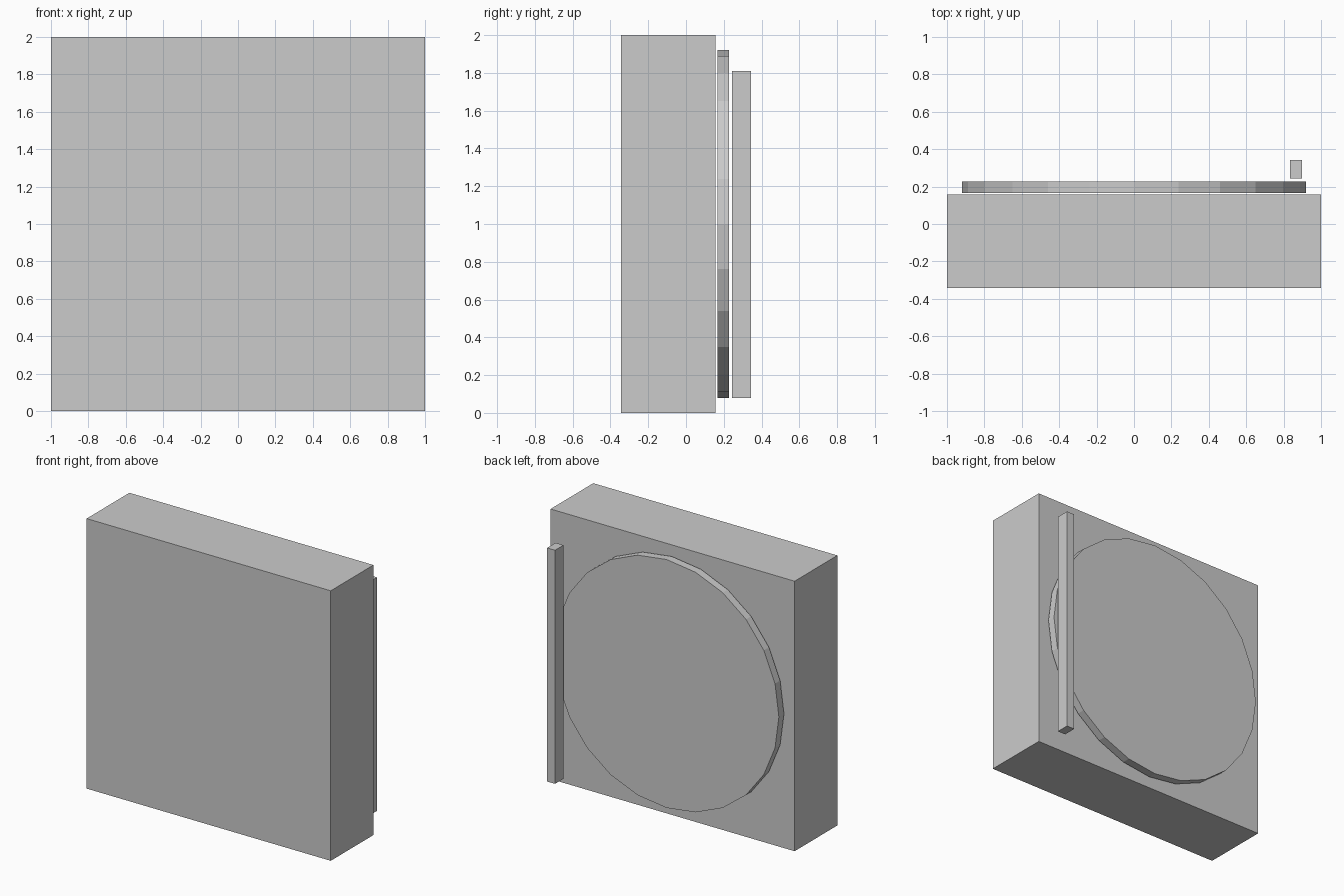
import bpy
import math

if "Cube" in bpy.data.objects:
    bpy.data.objects.remove(bpy.data.objects["Cube"])


def box(name, x, y, z):
    """Box from (min, max) ranges on each axis."""
    bpy.ops.mesh.primitive_cube_add(
        size=1, location=[(a + b) / 2 for a, b in (x, y, z)])
    ob = bpy.context.object
    ob.name = name
    ob.scale = [b - a for a, b in (x, y, z)]
    bpy.ops.object.transform_apply(location=False, rotation=False, scale=True)
    return ob


# Main square body
box("body", (-1, 1), (-0.343, 0.157), (0, 2))

# Round 24-sided plate floating just behind the body
bpy.ops.mesh.primitive_cylinder_add(
    vertices=24, radius=0.92, depth=0.06,
    location=(0, 0.197, 1), rotation=(math.pi / 2, 0, 0))
bpy.context.object.name = "round_plate"

# Vertical bar behind the plate, near one side
box("vertical_bar", (0.833, 0.898), (0.244, 0.343), (0.08, 1.81))
